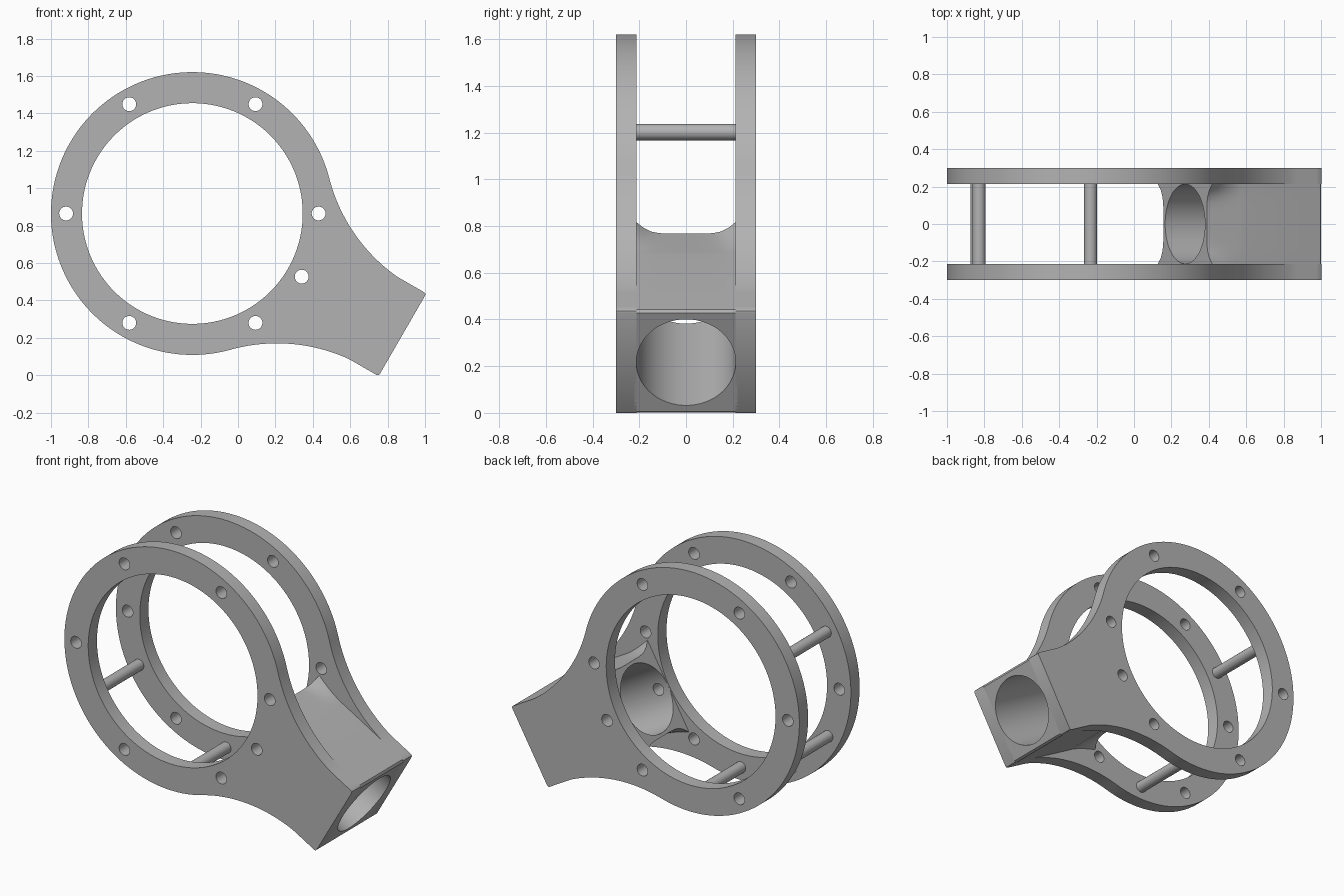
import bpy, bmesh
from math import sin, cos, pi, radians, sqrt
from mathutils import Matrix, Vector

cube = bpy.data.objects.get("Cube")
if cube:
    bpy.data.objects.remove(cube, do_unlink=True)

# Main sizes
RING_OUT, RING_IN, BOLT_R, HOLE_R = 0.756, 0.59, 0.675, 0.037
NECK_END, NECK_HALF, ROUND = 1.297, 0.255, 0.012
INNER_Y, OUTER_Y = 0.213, 0.30
BORE_R, BORE_START, FLARE_END = 0.213, 0.597, 0.81

# Local frame: x runs down the neck, y across it, z toward the front
tilt = radians(-30)
along = Vector((cos(tilt), 0, sin(tilt)))
across = Vector((-sin(tilt), 0, cos(tilt)))
FRAME = Matrix((along, across, Vector((0, -1, 0)))).transposed().to_4x4()
FRAME.translation = (-0.244, 0, 0.865)

grey = bpy.data.materials.new("Grey metal")
grey.use_nodes = True
grey.diffuse_color = (0.45, 0.45, 0.45, 1)
grey.node_tree.nodes["Principled BSDF"].inputs["Base Color"].default_value = grey.diffuse_color


def finish(name, bm):
    """Turn a local-frame bmesh into a shaded object."""
    bmesh.ops.recalc_face_normals(bm, faces=bm.faces)
    bm.transform(FRAME)
    mesh = bpy.data.meshes.new(name)
    bm.to_mesh(mesh)
    bm.free()
    mesh.materials.append(grey)
    obj = bpy.data.objects.new(name, mesh)
    bpy.context.collection.objects.link(obj)
    return obj


def smooth(obj):
    bpy.ops.object.select_all(action='DESELECT')
    obj.select_set(True)
    bpy.context.view_layer.objects.active = obj
    bpy.ops.object.shade_smooth_by_angle(angle=radians(30))


def circle(r, cx=0, cy=0, n=32):
    return [(cx + r * cos(2 * pi * i / n), cy + r * sin(2 * pi * i / n)) for i in range(n)]


def polar(r, angle):
    """Point on the ring, with the angle measured from world x."""
    a = radians(angle) - tilt
    return r * cos(a), r * sin(a)


def plate_outline():
    """Ring blended into the neck by a tangent concave arc on each side."""
    blend = radians(44.4)
    d, p = Vector((cos(blend), sin(blend))), Vector((NECK_END - ROUND, NECK_HALF))
    rho = (RING_OUT ** 2 - 2 * RING_OUT * d.dot(p) + p.length_squared) / (2 * d.dot(p) - 2 * RING_OUT)
    c = d * (RING_OUT + rho)
    start = blend + pi
    end = (p - c).to_2d()
    end_angle = pi * 1.5 - sin(0) + (0 if end.x == 0 else (end.x / rho))
    upper = [(NECK_END, NECK_HALF - ROUND), (NECK_END - ROUND * 0.3, NECK_HALF - ROUND * 0.3), tuple(p)]
    for i in range(1, 33):
        a = end_angle + (start - end_angle) * i / 32
        upper.append((c.x + rho * cos(a), max(c.y + rho * sin(a), NECK_HALF)))
    steps = 64
    for i in range(1, steps + 1):
        a = blend + (pi - blend) * i / steps
        upper.append((RING_OUT * cos(a), RING_OUT * sin(a)))
    return upper + [(x, -y) for x, y in reversed(upper[:-1])]


def make_plate(name, z):
    """Side plate: outline with the large opening and bolt holes."""
    curve = bpy.data.curves.new(name + "_profile", 'CURVE')
    curve.dimensions, curve.fill_mode = '2D', 'BOTH'
    curve.extrude = (OUTER_Y - INNER_Y) / 2
    loops = [plate_outline(), circle(RING_IN, n=128)]
    loops += [circle(HOLE_R, *polar(BOLT_R, a)) for a in (0, 60, 120, 180, 240, 300, -30)]
    for pts in loops:
        spline = curve.splines.new('POLY')
        spline.points.add(len(pts) - 1)
        for sp, (x, y) in zip(spline.points, pts):
            sp.co = (x, y, 0, 1)
        spline.use_cyclic_u = True
    temp = bpy.data.objects.new(name + "_temp", curve)
    bpy.context.collection.objects.link(temp)
    bpy.context.view_layer.update()
    flat = bpy.data.meshes.new_from_object(temp.evaluated_get(bpy.context.evaluated_depsgraph_get()))
    bm = bmesh.new()
    bm.from_mesh(flat)
    bpy.data.objects.remove(temp, do_unlink=True)
    bpy.data.curves.remove(curve)
    bpy.data.meshes.remove(flat)
    bmesh.ops.remove_doubles(bm, verts=bm.verts, dist=0.0001)
    bmesh.ops.translate(bm, verts=bm.verts, vec=(0, 0, z))
    smooth(finish(name, bm))


def make_rod(name, xy, r, half):
    bm = bmesh.new()
    bmesh.ops.create_cone(bm, cap_ends=True, segments=32, radius1=r, radius2=r, depth=2 * half,
                          matrix=Matrix.Translation((*xy, 0)))
    return finish(name, bm)


def block_top(u, y):
    """Half height of the socket block, flaring up the plates near the ring."""
    if u >= NECK_END:
        return NECK_HALF - ROUND
    t = max(0, (FLARE_END - u) / (FLARE_END - BORE_START))
    return NECK_HALF - 0.023 * t + 0.064 * t ** 1.5 * min(1, abs(y) / INNER_Y) ** 5


def make_block():
    """Socket block between the plates, bored through its length."""
    n, half_width = 64, 0.22
    bm = bmesh.new()
    flare = 10
    stations = [BORE_START + (FLARE_END - BORE_START) * i / flare for i in range(flare + 1)]
    stations += [NECK_END - ROUND, NECK_END]
    rings = []
    for u in stations:
        ring = []
        for i in range(n):
            c, s = cos(2 * pi * i / n), sin(2 * pi * i / n)
            k = 1 / max(abs(c), abs(s))
            y = half_width * c * k
            ring.append(bm.verts.new((u, s * k * block_top(u, y), y)))
        rings.append(ring)
    for u in (NECK_END, BORE_START):
        rings.append([bm.verts.new((u, y, z)) for z, y in circle(BORE_R, n=n)])
    for a, b in zip(rings, rings[1:] + rings[:1]):
        for i in range(n):
            j = (i + 1) % n
            bm.faces.new((a[i], a[j], b[j], b[i]))
    block = finish("socket_block", bm)

    # Bolt hole running through the bore walls
    cutter = make_rod("bolt_hole_cutter", polar(BOLT_R, -30), HOLE_R, OUTER_Y + 0.1)
    cutter.hide_render = True
    mod = block.modifiers.new("bolt_hole", 'BOOLEAN')
    mod.operation, mod.solver, mod.object = 'DIFFERENCE', 'EXACT', cutter
    bpy.ops.object.select_all(action='DESELECT')
    bpy.context.view_layer.objects.active = block
    block.select_set(True)
    bpy.ops.object.modifier_apply(modifier=mod.name)
    bpy.data.objects.remove(cutter, do_unlink=True)
    smooth(block)


plate_mid = (INNER_Y + OUTER_Y) / 2
make_plate("front_plate", plate_mid)
make_plate("back_plate", -plate_mid)
make_block()

# Spacer rods joining the two rings
for label, angle in (("upper", 150), ("middle", 208), ("lower", 271)):
    smooth(make_rod(label + "_spacer_rod", polar(BOLT_R, angle), 0.035, INNER_Y + 0.01))
